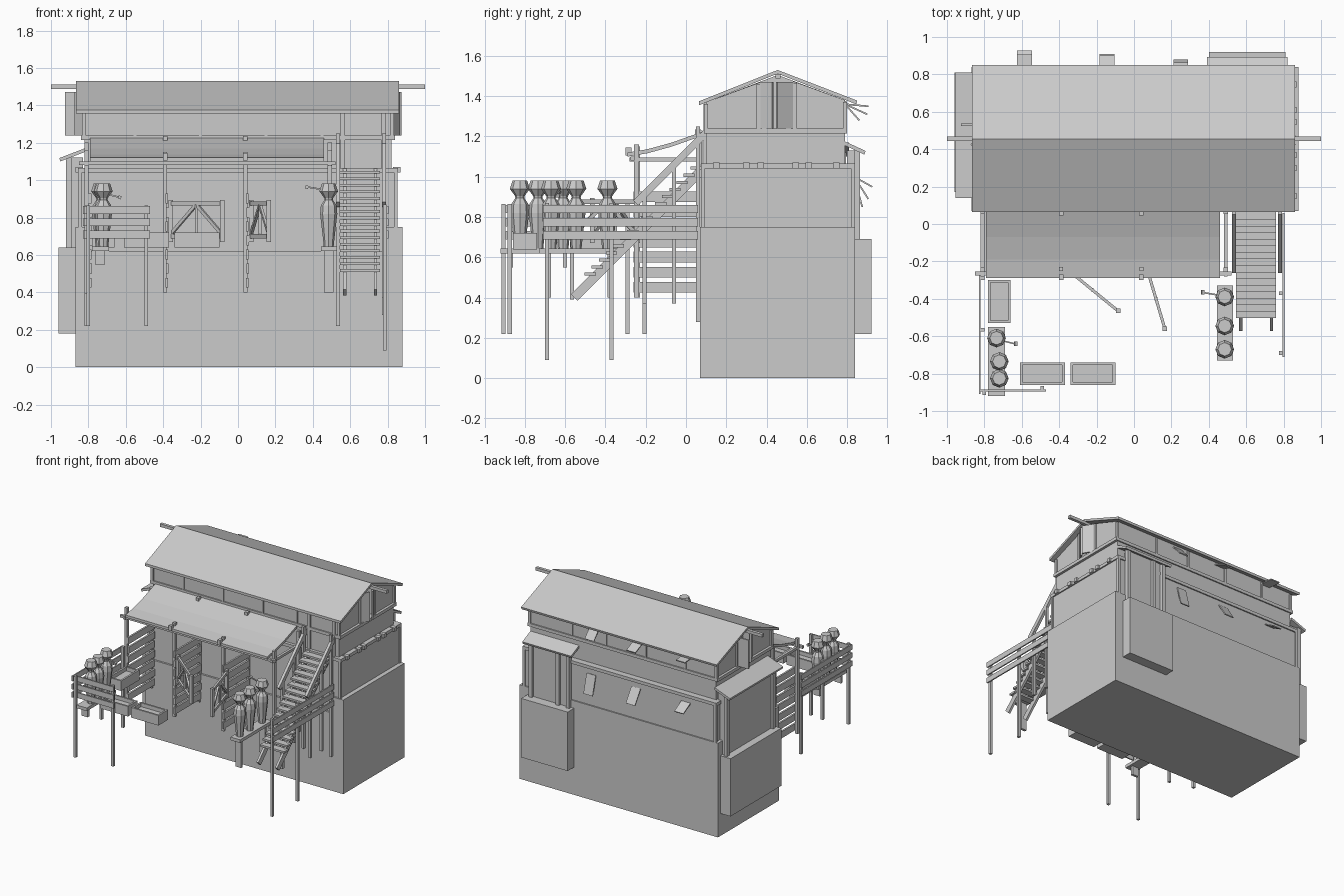
import bpy, bmesh, math
from mathutils import Vector


def mesh_obj(name, bm):
    bmesh.ops.recalc_face_normals(bm, faces=bm.faces)
    me = bpy.data.meshes.new(name)
    bm.to_mesh(me)
    bm.free()
    ob = bpy.data.objects.new(name, me)
    bpy.context.collection.objects.link(ob)
    return ob


def box(name, x0, x1, y0, y1, z0, z1):
    bm = bmesh.new()
    bmesh.ops.create_cube(bm, size=1)
    for v in bm.verts:
        v.co = ((x0, x1)[v.co.x > 0], (y0, y1)[v.co.y > 0], (z0, z1)[v.co.z > 0])
    return mesh_obj(name, bm)


def beam(name, p, q, w=0.022, h=0.022):
    p, q = Vector(p), Vector(q)
    d = q - p
    bm = bmesh.new()
    bmesh.ops.create_cube(bm, size=1)
    rot = d.to_track_quat('Y', 'Z')
    for v in bm.verts:
        v.co = (p + q) / 2 + rot @ Vector((v.co.x * w, v.co.y * d.length, v.co.z * h))
    return mesh_obj(name, bm)


def post(name, x, y, z0, z1, t=0.02):
    return box(name, x - t / 2, x + t / 2, y - t / 2, y + t / 2, z0, z1)


def prism(name, pts, a, b, axis='x'):
    """Extrude a (horizontal, z) profile along x or y."""
    bm = bmesh.new()
    mk = (lambda s, u, z: (s, u, z)) if axis == 'x' else (lambda s, u, z: (u, s, z))
    f = bm.faces.new([bm.verts.new(mk(a, u, z)) for u, z in pts])
    r = bmesh.ops.extrude_face_region(bm, geom=[f])
    off = Vector(mk(b - a, 0, 0))
    for v in r['geom']:
        if isinstance(v, bmesh.types.BMVert):
            v.co += off
    return mesh_obj(name, bm)


def lathe(name, x, y, prof, n=8):
    bm = bmesh.new()
    rings = [[bm.verts.new((x + r * math.cos(2 * math.pi * i / n), y + r * math.sin(2 * math.pi * i / n), z))
              for i in range(n)] for r, z in prof]
    for a, b in zip(rings, rings[1:]):
        for i in range(n):
            bm.faces.new((a[i], a[(i + 1) % n], b[(i + 1) % n], b[i]))
    bm.faces.new(rings[0])
    bm.faces.new(rings[-1])
    return mesh_obj(name, bm)


# Stone base, with a low notch along the stall front
box("base_block", -0.87, 0.88, 0.07, 0.84, 0, 0.62)
box("base_upper", -0.87, 0.88, 0.10, 0.84, 0.62, 0.75)
box("base_shoulder_right", 0.78, 0.88, 0.07, 0.10, 0.62, 0.75)
box("base_shoulder_left", -0.87, -0.80, 0.07, 0.10, 0.62, 0.75)

# Walls of the two floors
box("lower_wall", -0.845, 0.845, 0.085, 0.83, 0.62, 1.05)
box("upper_wall", -0.82, 0.82, 0.10, 0.79, 1.05, 1.24)
box("floor_trim", -0.855, 0.855, 0.075, 0.84, 1.04, 1.065)
box("ceiling_trim", -0.84, 0.84, 0.09, 0.80, 1.215, 1.24)
prism("attic_core", [(0.10, 1.24), (0.79, 1.24), (0.79, 1.38), (0.455, 1.505), (0.10, 1.37)], -0.76, 0.76)
for s in (-1, 1):
    prism("gable_front_panel", [(0.10, 1.24), (0.37, 1.24), (0.37, 1.47), (0.10, 1.37)], s * 0.76, s * 0.82)
    prism("gable_back_panel", [(0.53, 1.24), (0.79, 1.24), (0.79, 1.38), (0.53, 1.475)], s * 0.76, s * 0.82)
    for y, z in ((0.10, 1.36), (0.36, 1.46), (0.54, 1.465), (0.79, 1.37)):
        post("gable_stud", s * 0.823, y, 1.24, z)
    for y in (0.15, 0.30, 0.37, 0.545, 0.61, 0.745):
        box("beam_end", s * 0.83, s * 0.87, y - 0.016, y + 0.016, 1.04, 1.07)
    for y in (0.085, 0.83):
        post("wall_corner_post", s * 0.843, y, 0.75, 1.05)
for x in (-0.55, -0.2, 0.15, 0.45):
    for y in (0.10, 0.79):
        post("attic_stud", x, y, 1.24, 1.375, 0.016)

# Main roof and ridge pole
prism("main_roof", [(0.065, 1.355), (0.455, 1.512), (0.845, 1.36), (0.85, 1.378),
                    (0.455, 1.53), (0.065, 1.375)], -0.865, 0.86)
box("ridge_pole", -1, 1, 0.444, 0.468, 1.487, 1.511)

# Gable shutters
for p, q in (((0.82, 0.37), (0.86, 0.43)), ((0.82, 0.53), (0.87, 0.45)),
             ((-0.83, 0.53), (-0.925, 0.53)), ((-0.82, 0.37), (-0.87, 0.43))):
    beam("gable_shutter", (*p, 1.355), (*q, 1.355), 0.012, 0.23)

# Left bay
box("left_bay_base", -0.96, -0.86, 0.17, 0.81, 0.18, 0.64)
box("left_bay_wall", -0.90, -0.83, 0.20, 0.78, 0.64, 1.12)
for y in (0.20, 0.78):
    post("left_bay_post", -0.905, y, 0.64, 1.12, 0.03)
prism("left_bay_roof", [(-0.95, 1.10), (-0.82, 1.15), (-0.82, 1.17), (-0.955, 1.118)], 0.14, 0.81, 'y')

# Back bay
box("back_bay_base", 0.40, 0.81, 0.83, 0.92, 0.22, 0.69)
box("back_bay_wall", 0.46, 0.76, 0.80, 0.843, 0.69, 1.13)
for x in (0.44, 0.53, 0.77):
    post("back_bay_post", x, 0.85, 0.69, 1.14, 0.03)
prism("back_bay_roof", [(0.79, 1.155), (0.885, 1.11), (0.892, 1.128), (0.79, 1.175)], 0.39, 0.82)

# Hinged back windows on both floors
for x, y, z in ((0.25, 0.875, 0.85), (-0.145, 0.905, 0.89), (-0.585, 0.925, 0.95)):
    beam("lower_back_shutter", (x, 0.835, 1.0), (x, y, z), 0.08, 0.008)
for x, y, z in ((0.25, 0.86, 1.28), (-0.145, 0.90, 1.31), (-0.585, 0.905, 1.35)):
    beam("upper_back_shutter", (x, 0.79, 1.36), (x, y, z), 0.08, 0.008)
    
# Stall awning on posts
prism("awning", [(-0.29, 1.10), (-0.19, 1.117), (-0.07, 1.15), (0.085, 1.205),
                 (0.085, 1.225), (-0.07, 1.17), (-0.19, 1.137), (-0.29, 1.12)], -0.79, 0.46)
box("awning_front_beam", -0.85, 0.52, -0.275, -0.255, 1.08, 1.10)
for x in (-0.81, 0.49):
    box("awning_side_beam", x - 0.01, x + 0.01, -0.28, 0.08, 1.075, 1.095)
    post("awning_end_post", x, -0.245, 0.40, 1.16, 0.024)
    post("wall_end_post", x, 0.065, 0.40, 1.2, 0.024)
for x in (-0.39, 0.04):
    post("awning_post", x, -0.24, 0.40, 1.15, 0.022)
    post("stall_wall_post", x, 0.07, 0.40, 1.23, 0.022)

# Slatted stall dividers
for x in (-0.79, -0.38, 0.05):
    for i in range(7):
        o = 0.003 * (i % 2)
        box("stall_slat", x - 0.008 + o, x + 0.006 + o, -0.26, 0.07, 0.425 + i * 0.075, 0.478 + i * 0.075)

# Open stall gates
for (hx, hy), (ex, ey) in (((-0.36, -0.24), (-0.085, -0.465)), ((0.07, -0.24), (0.165, -0.56))):
    for z in (0.70, 0.875):
        beam("gate_rail", (hx, hy, z), (ex, ey, z), 0.016, 0.022)
    for t in (0, 1):
        x, y = hx + (ex - hx) * t, hy + (ey - hy) * t
        post("gate_upright", x, y, 0.67, 0.895, 0.024)
    mx, my = (hx + ex) / 2, (hy + ey) / 2
    for px, py in ((hx, hy), (ex, ey), (mx, my)):
        beam("gate_brace", (px, py, 0.71), (mx, my, 0.87), 0.014, 0.018)

# Outside stair
for x in (0.57, 0.735):
    beam("stair_stringer", (x, -0.555, 0.40), (x, 0.09, 1.045), 0.018, 0.045)
for i in range(16):
    y = -0.475 + i * 0.035
    box("stair_tread", 0.545, 0.76, y - 0.028, y + 0.028, y + 0.985, y + 1.0)
for x in (0.535, 0.78):
    beam("stair_handrail", (x, -0.25, 0.87), (x, 0.10, 1.22), 0.022, 0.035)
    post("stair_post_low", x, -0.205, 0.22 if x < 0.6 else 0.37, 0.92)
    post("stair_post_mid", x, -0.06, 0.37, 1.07)
    post("stair_post_top", x, 0.06, 0.28, 1.25)
for x in (0.56, 0.78):
    post("stair_door_jamb", x, 0.10, 1.05, 1.36, 0.024)

# Side and front fences
for z in (0.71, 0.775, 0.84):
    box("right_fence_plank", 0.795, 0.805, -0.71, 0.06, z - 0.021, z + 0.021)
    box("left_fence_plank", -0.83, -0.82, -0.91, -0.27, z - 0.021, z + 0.021)
    box("front_fence_plank", -0.83, -0.47, -0.895, -0.885, z - 0.021, z + 0.021)
for y in (-0.69, -0.37):
    post("right_fence_post", 0.785, y, 0.09, 0.87)
for x, y, z in ((-0.80, -0.905, 0.22), (-0.49, -0.875, 0.22), (-0.81, -0.565, 0.39), (-0.81, -0.29, 0.22)):
    post("left_fence_post", x, y, z, 0.865)


# Feed troughs: open boxes
def trough(x0, x1, y0, y1):
    t = 0.014
    box("trough_floor", x0, x1, y0, y1, 0.64, 0.69)
    for a, b in ((x0, x0 + t), (x1 - t, x1)):
        box("trough_end", a, b, y0, y1, 0.69, 0.72)
    for a, b in ((y0, y0 + t), (y1 - t, y1)):
        box("trough_side", x0, x1, a, b, 0.69, 0.72)


trough(-0.61, -0.37, -0.86, -0.74)
trough(-0.34, -0.10, -0.86, -0.74)
trough(-0.78, -0.66, -0.53, -0.30)

# Benches with jars and ladles
JAR = [(0.026, 0.64), (0.032, 0.70), (0.046, 0.82), (0.042, 0.865), (0.022, 0.895),
       (0.024, 0.905), (0.05, 0.94), (0.036, 0.982)]
for x0, x1, y0, y1 in ((-0.78, -0.69, -0.92, -0.55), (0.445, 0.53, -0.73, -0.33)):
    box("jar_bench_top", x0, x1, y0, y1, 0.62, 0.645)
    for y in (y0 + 0.05, y1 - 0.05):
        box("jar_bench_leg", x0 + 0.015, x1 - 0.02, y - 0.01, y + 0.01, 0.40 if x0 > 0 else 0.55, 0.62)
for x, y in ((-0.735, -0.61), (-0.72, -0.735), (-0.72, -0.825), (0.485, -0.39), (0.485, -0.545), (0.485, -0.67)):
    lathe("jar", x, y, JAR)
for p, q in (((-0.72, -0.62, 0.93), (-0.64, -0.64, 0.91)), ((0.45, -0.38, 0.95), (0.36, -0.365, 0.965))):
    beam("ladle_handle", p, q, 0.008, 0.008)
    beam("ladle_bowl", q, (q[0] + 0.015, q[1], q[2] - 0.005), 0.022, 0.018)

# Pegs through the awning
for x in (-0.39, 0.04):
    for y, z in ((-0.285, 1.125), (0.06, 1.215)):
        box("awning_peg", x - 0.012, x + 0.012, y - 0.015, y + 0.015, z - 0.02, z + 0.02)
